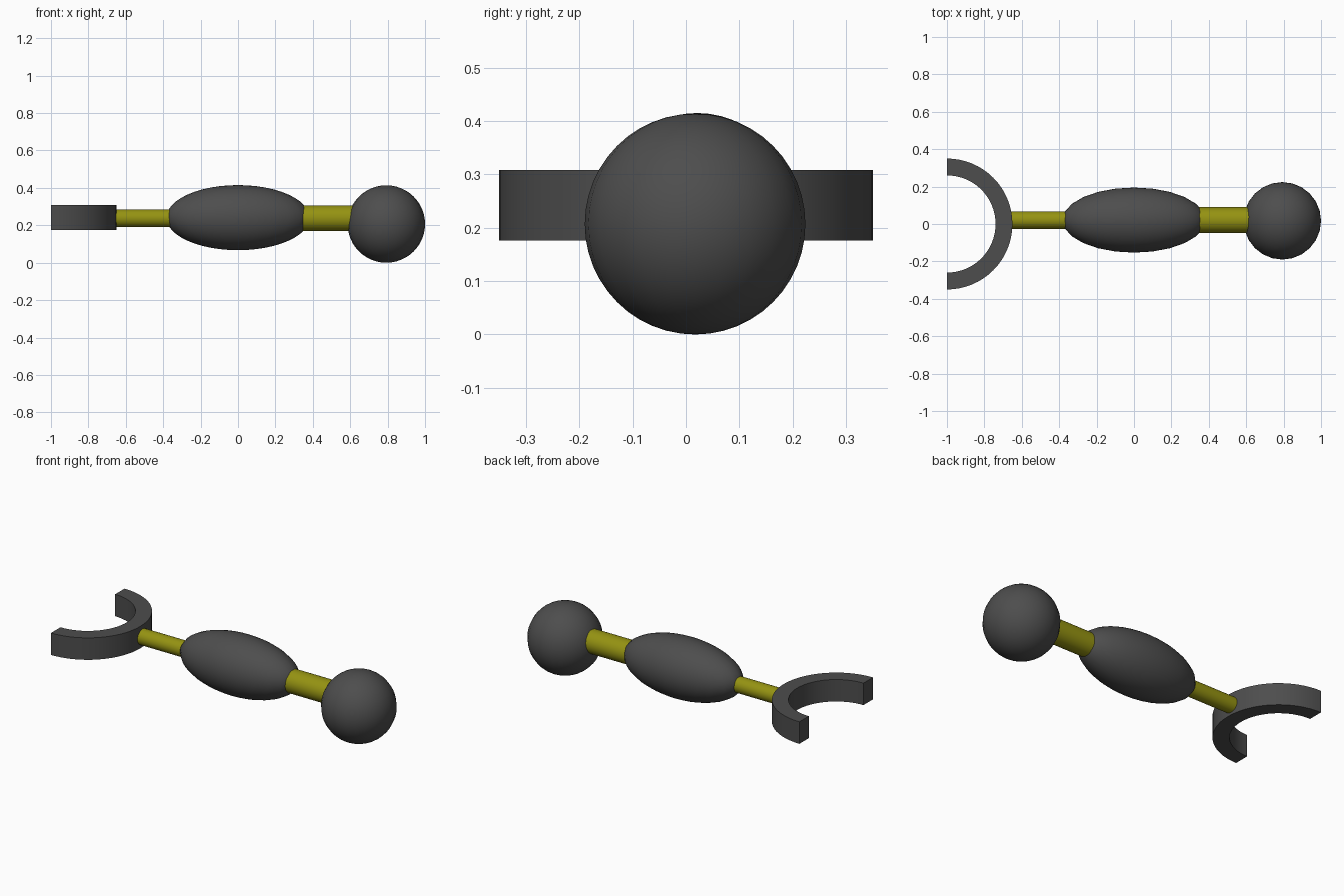
import bpy, bmesh, math
from mathutils import Matrix

if "Cube" in bpy.data.objects:
    bpy.data.objects.remove(bpy.data.objects["Cube"])

def make_material(name, color):
    m = bpy.data.materials.new(name)
    m.diffuse_color = color
    m.use_nodes = True
    m.node_tree.nodes["Principled BSDF"].inputs["Base Color"].default_value = m.diffuse_color
    return m

dark = make_material("dark_grey", (0.075, 0.075, 0.075, 1))
olive = make_material("olive_yellow", (0.3, 0.29, 0.006, 1))

def finish(name, bm, mat):
    bmesh.ops.recalc_face_normals(bm, faces=bm.faces)
    me = bpy.data.meshes.new(name)
    bm.to_mesh(me)
    bm.free()
    me.materials.append(mat)
    ob = bpy.data.objects.new(name, me)
    bpy.context.collection.objects.link(ob)
    bpy.ops.object.select_all(action='DESELECT')
    ob.select_set(True)
    bpy.context.view_layer.objects.active = ob
    bpy.ops.object.shade_smooth_by_angle(angle=math.radians(35))
    return ob

def ellipsoid(name, center, radii):
    bm = bmesh.new()
    mat = Matrix.Translation(center) @ Matrix.Diagonal((*radii, 1))
    bmesh.ops.create_uvsphere(bm, u_segments=24, v_segments=24, radius=1, matrix=mat)
    return finish(name, bm, dark)

def rod(name, x0, x1, radius):
    bm = bmesh.new()
    mat = Matrix.Translation(((x0 + x1) / 2, 0.021, 0.238)) @ Matrix.Rotation(math.pi / 2, 4, 'Y')
    bmesh.ops.create_cone(bm, cap_ends=True, segments=32, radius1=radius,
                          radius2=radius, depth=x1 - x0, matrix=mat)
    return finish(name, bm, olive)

# Handle grip and end ball
ellipsoid("grip", (0, 0.021, 0.241), (0.383, 0.174, 0.174))
ellipsoid("end_ball", (0.793, 0.017, 0.207), (0.207, 0.207, 0.207))

# Connecting rods
rod("thin_rod", -0.68, -0.34, 0.047)
rod("thick_rod", 0.32, 0.64, 0.069)

# Half-ring clasp: rectangular section swept through a half turn
bm = bmesh.new()
section = [(0.26, 0.176), (0.35, 0.176), (0.35, 0.308), (0.26, 0.308)]
rings = []
steps = 32
for i in range(steps + 1):
    a = -math.pi / 2 + math.pi * i / steps
    rings.append([bm.verts.new((-1 + r * math.cos(a), r * math.sin(a), z)) for r, z in section])
for p, q in zip(rings, rings[1:]):
    for k in range(4):
        n = (k + 1) % 4
        bm.faces.new((p[k], p[n], q[n], q[k]))
bm.faces.new(rings[0])
bm.faces.new(rings[-1])
finish("half_ring", bm, dark)
